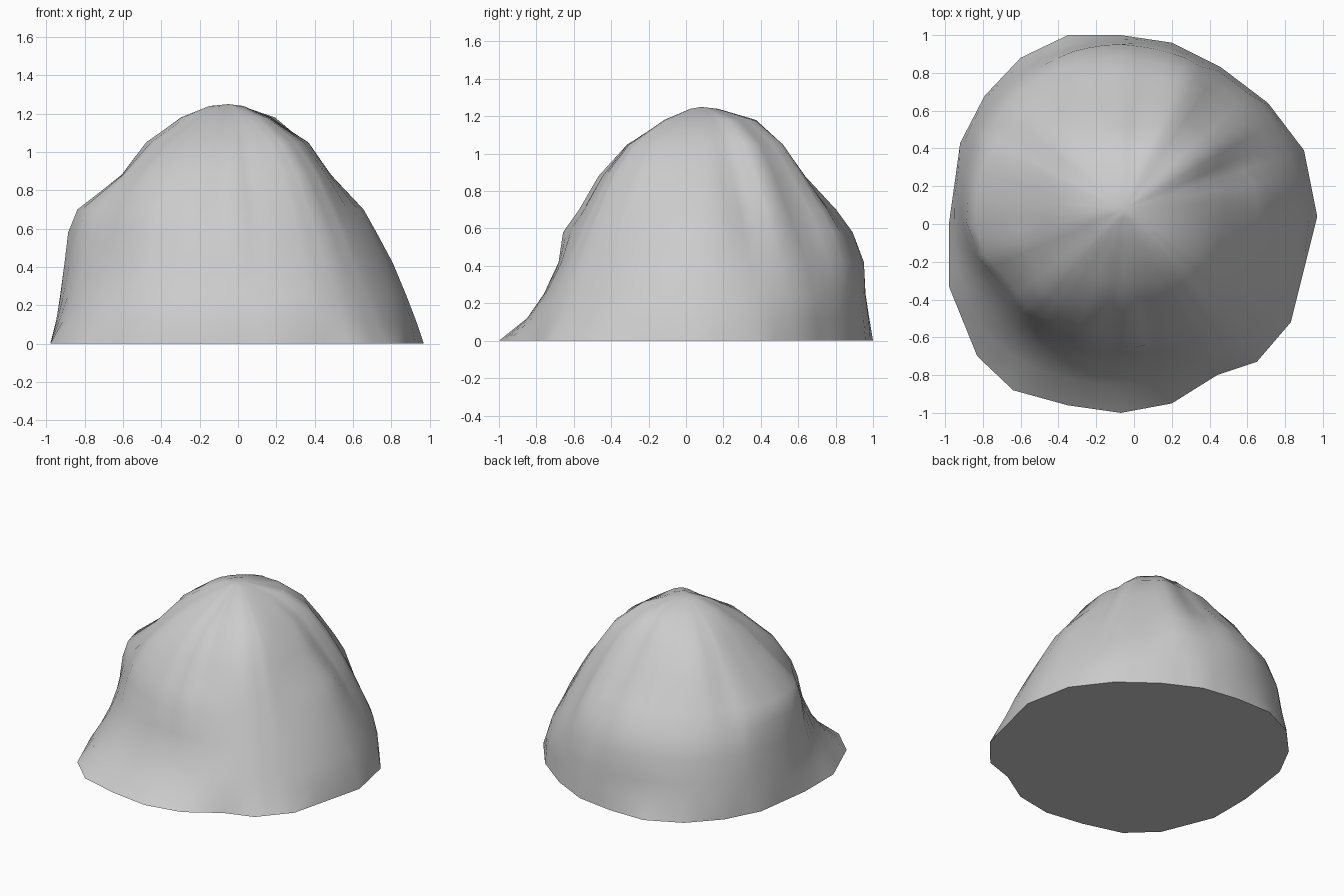
import bpy, bmesh, math, random
from mathutils import Vector

if "Cube" in bpy.data.objects:
    bpy.data.objects.remove(bpy.data.objects["Cube"])

random.seed(4)
CX, CY = -0.05, 0.08          # summit axis
SEG = 60

# faceted footprint on the ground
BASE = [(.97, .04), (.90, .39), (.71, .64), (.46, .83), (.20, .96), (-.07, 1.0),
        (-.35, 1.0), (-.60, .88), (-.79, .68), (-.92, .43), (-.98, 0), (-.98, -.33),
        (-.83, -.70), (-.64, -.88), (-.35, -.96), (-.07, -1.0), (.20, -.95),
        (.44, -.80), (.65, -.73), (.83, -.52)]

# slope profiles: radius at each height, for eight compass directions from east
LEVELS = [.12, .25, .42, .58, .70, .88, 1.05, 1.18, 1.24]
SLOPES = [
    [.98, .93, .86, .78, .71, .54, .42, .21, .08],   # east
    [.93, .90, .83, .76, .70, .60, .48, .31, .08],   # north-east
    [.90, .88, .87, .80, .71, .55, .43, .29, .09],   # north
    [.94, .91, .88, .82, .73, .61, .45, .26, .09],   # north-west
    [.90, .88, .86, .84, .80, .56, .43, .25, .10],   # west
    [.98, .88, .80, .76, .72, .60, .41, .20, .07],   # south-west
    [.93, .84, .76, .73, .65, .54, .39, .17, .05],   # south
    [.99, .93, .84, .76, .70, .60, .46, .25, .07],   # south-east
]

# gullies: angle in degrees, depth (negative depth is a ridge)
GULLIES = [(20, .06), (47, .05), (66, -.05), (207, .03), (240, .03), (290, .02), (340, .04)]


def slope(level, ang):
    t = ang / (math.pi / 4) % 8
    i = int(t)
    f = t - i
    f = f * f * (3 - 2 * f)
    return SLOPES[i % 8][level] * (1 - f) + SLOPES[(i + 1) % 8][level] * f


def gully(ang):
    d = math.degrees(ang)
    return sum(k * math.exp(-(((d - a + 180) % 360 - 180) / 8) ** 2) for a, k in GULLIES)


bm = bmesh.new()

# ground ring: footprint corners plus two points along every edge
ground = []
for i, p in enumerate(BASE):
    a, b = Vector(p), Vector(BASE[(i + 1) % len(BASE)])
    ground += [a, a.lerp(b, 1 / 3), a.lerp(b, 2 / 3)]
angles = [math.atan2(p.y - CY, p.x - CX) for p in ground]
rings = [[bm.verts.new((p.x, p.y, 0)) for p in ground]]

# rising rings with ridges that fade towards the foot and summit
crease = [random.uniform(-.015, .015) for _ in range(SEG)]
for lv, z in enumerate(LEVELS):
    fade = min(1, max(0, (z - .3) / .4)) * min(1, (1.34 - z) / .2)
    ring = []
    for j, ang in enumerate(angles):
        r = slope(lv, ang) * (1 + fade * (crease[j] - gully(ang) + random.uniform(-.008, .008)))
        # low rings keep part of the footprint's flat sides
        foot = (ground[j] - Vector((CX, CY))).length
        r = min(r, foot * (1 - .1 * z))
        ring.append(bm.verts.new((CX + r * math.cos(ang), CY + r * math.sin(ang), z)))
    rings.append(ring)

# flanks, summit and underside
for lo, hi in zip(rings, rings[1:]):
    for j in range(SEG):
        k = (j + 1) % SEG
        bm.faces.new((lo[j], lo[k], hi[k], hi[j]))
summit = bm.verts.new((CX, CY, 1.25))
for j in range(SEG):
    bm.faces.new((rings[-1][j], rings[-1][(j + 1) % SEG], summit))
bm.faces.new(list(reversed(rings[0])))
bmesh.ops.recalc_face_normals(bm, faces=bm.faces)

mesh = bpy.data.meshes.new("rock_mound")
bm.to_mesh(mesh)
bm.free()
rock = bpy.data.objects.new("rock_mound", mesh)
bpy.context.collection.objects.link(rock)
bpy.context.view_layer.objects.active = rock
rock.select_set(True)
bpy.ops.object.shade_smooth_by_angle(angle=math.radians(60))
